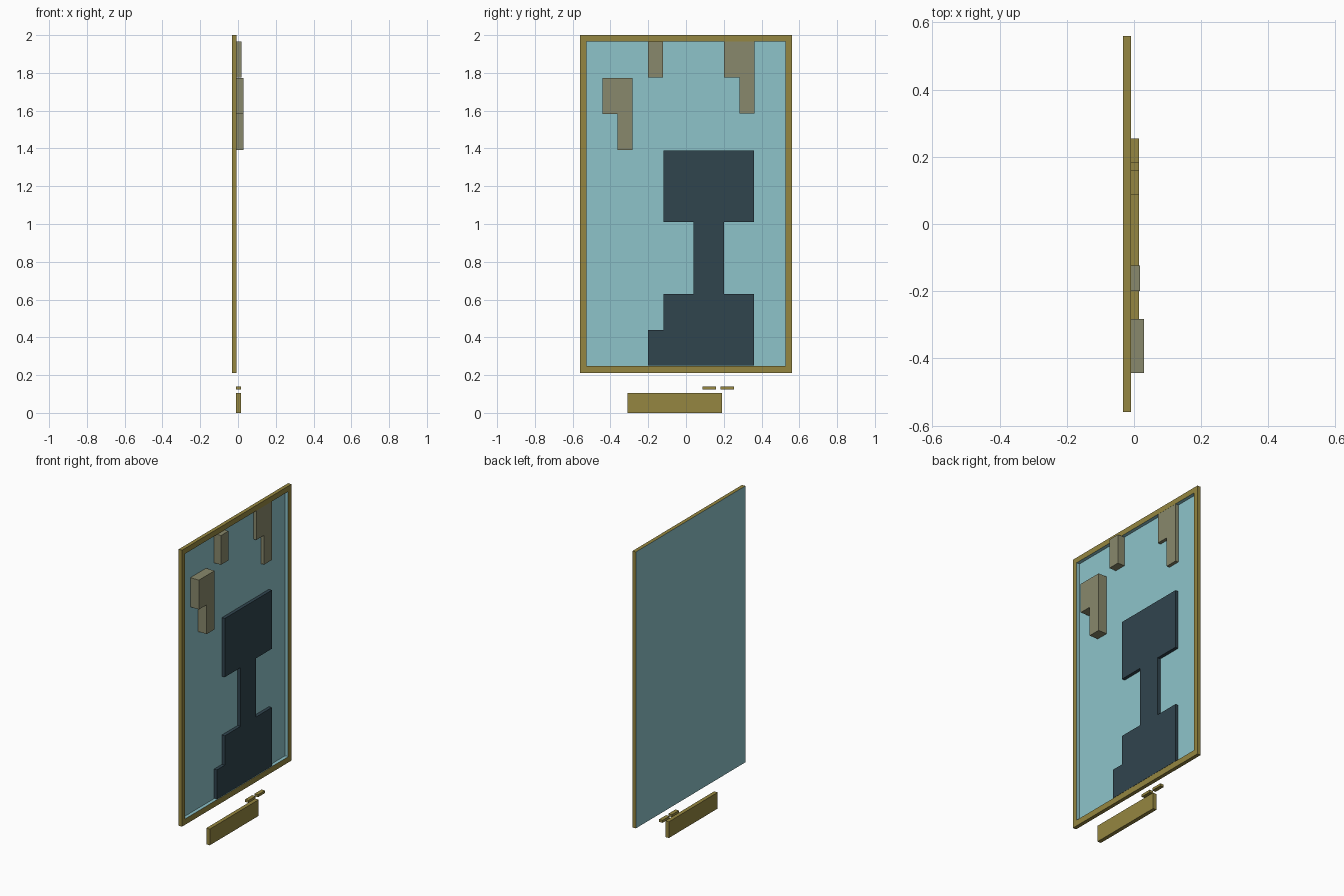
import bpy, bmesh

if "Cube" in bpy.data.objects:
    bpy.data.objects.remove(bpy.data.objects["Cube"])


def material(name, rgb):
    m = bpy.data.materials.new(name)
    m.diffuse_color = (*rgb, 1)
    m.use_nodes = True
    m.node_tree.nodes["Principled BSDF"].inputs["Base Color"].default_value = m.diffuse_color
    return m


GOLD = material("gold", (0.30, 0.24, 0.052))
TEAL = material("teal", (0.27, 0.55, 0.59))
DARK = material("dark_slate", (0.03, 0.058, 0.076))
GREY = material("warm_grey", (0.25, 0.25, 0.15))

BACK, FLOOR, FRONT = -0.033, -0.031, -0.009


def finish(bm, name, mats):
    bmesh.ops.recalc_face_normals(bm, faces=bm.faces)
    mesh = bpy.data.meshes.new(name)
    bm.to_mesh(mesh)
    bm.free()
    for m in mats:
        mesh.materials.append(m)
    obj = bpy.data.objects.new(name, mesh)
    bpy.context.collection.objects.link(obj)
    return obj


def rect(y0, y1, z0, z1):
    return [(y0, z0), (y1, z0), (y1, z1), (y0, z1)]


def slab(name, outline, x0, x1, mat):
    """Extrude a (y, z) outline along x."""
    bm = bmesh.new()
    face = bm.faces.new([bm.verts.new((x0, y, z)) for y, z in outline])
    ext = bmesh.ops.extrude_face_region(bm, geom=[face])["geom"]
    verts = [g for g in ext if isinstance(g, bmesh.types.BMVert)]
    bmesh.ops.translate(bm, verts=verts, vec=(x1 - x0, 0, 0))
    return finish(bm, name, [mat])


# Framed panel: back, outer side, front rim, recess wall and recess floor
bm = bmesh.new()
outer = rect(-0.56, 0.56, 0.21, 2.0)
inner = rect(-0.527, 0.527, 0.248, 1.965)
rings = [[bm.verts.new((x, y, z)) for y, z in pts] for x, pts in
         ((BACK, outer), (FRONT, outer), (FRONT, inner), (FLOOR, inner))]
for r, slot in zip(range(3), (0, 0, 1)):
    a, b = rings[r], rings[r + 1]
    for i in range(4):
        j = (i + 1) % 4
        bm.faces.new((a[i], a[j], b[j], b[i])).material_index = slot
for ring in (rings[0], rings[-1]):
    bm.faces.new(ring).material_index = 1
finish(bm, "framed_panel", [GOLD, TEAL])

# Dark stepped silhouette
slab("dark_silhouette", [
    (-0.20, 0.25), (0.36, 0.25), (0.36, 0.63), (0.20, 0.63), (0.20, 1.01),
    (0.36, 1.01), (0.36, 1.39), (-0.12, 1.39), (-0.12, 1.01), (0.04, 1.01),
    (0.04, 0.63), (-0.12, 0.63), (-0.12, 0.44), (-0.20, 0.44)], FLOOR, FRONT - 0.001, DARK)


# Grey raised blocks
def hook(y, top):
    return [(y, top), (y, top - 0.19), (y + 0.08, top - 0.19),
            (y + 0.08, top - 0.38), (y + 0.16, top - 0.38), (y + 0.16, top)]


slab("left_hook_block", hook(-0.443, 1.772), FLOOR, 0.03, GREY)
slab("middle_block", rect(-0.20, -0.123, 1.775, 1.965), FLOOR, 0.018, GREY)
slab("right_hook_block", hook(0.202, 1.965), FLOOR, FRONT - 0.001, GREY)

# Name plate and its two small clips
slab("plate", rect(-0.31, 0.19, 0.0, 0.105), -0.01, 0.015, GOLD)
for i, y in enumerate((0.087, 0.183)):
    slab(f"plate_clip_{i + 1}", rect(y, y + 0.072, 0.123, 0.139), -0.01, 0.015, GOLD)
